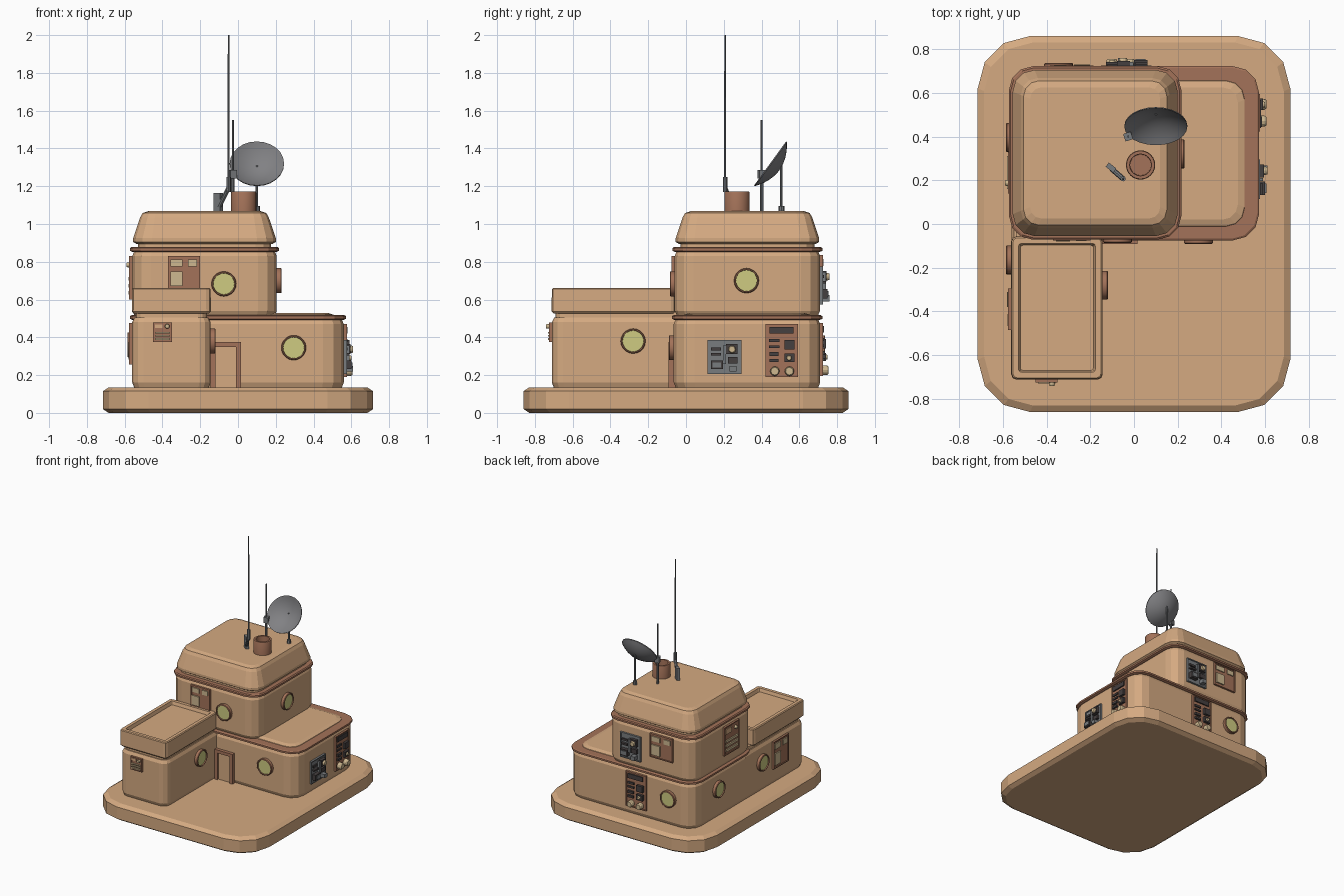
import bpy, bmesh, math
from mathutils import Matrix, Vector

if "Cube" in bpy.data.objects:
    bpy.data.objects.remove(bpy.data.objects["Cube"])

COLOURS = {"tan": (0.66, 0.40, 0.22), "rust": (0.37, 0.17, 0.10), "glass": (0.62, 0.60, 0.22),
           "grey": (0.19, 0.20, 0.21), "dark": (0.06, 0.05, 0.05), "cream": (0.62, 0.48, 0.28),
           "dish": (0.22, 0.22, 0.23)}
NAMES = list(COLOURS)
MATS = []
for n, c in COLOURS.items():
    m = bpy.data.materials.new(n)
    m.diffuse_color = (*c, 1)
    m.use_nodes = True
    m.node_tree.nodes["Principled BSDF"].inputs["Base Color"].default_value = m.diffuse_color
    MATS.append(m)


def finish(bm, name, smooth=None):
    bmesh.ops.recalc_face_normals(bm, faces=bm.faces)
    me = bpy.data.meshes.new(name)
    bm.to_mesh(me)
    bm.free()
    for m in MATS:
        me.materials.append(m)
    ob = bpy.data.objects.new(name, me)
    bpy.context.collection.objects.link(ob)
    if smooth:
        bpy.ops.object.select_all(action='DESELECT')
        ob.select_set(True)
        bpy.context.view_layer.objects.active = ob
        bpy.ops.object.shade_smooth_by_angle(angle=math.radians(smooth))
    return ob


def skin(bm, rings, col):
    """Bridge equal-sized rings of points and cap both ends."""
    vr = [[bm.verts.new(p) for p in r] for r in rings]
    n = len(vr[0])
    faces = [bm.faces.new((a[i], a[(i + 1) % n], b[(i + 1) % n], b[i]))
             for a, b in zip(vr, vr[1:]) for i in range(n)]
    faces += [bm.faces.new(vr[0][::-1]), bm.faces.new(vr[-1])]
    for f in faces:
        f.material_index = NAMES.index(col)


def slab(name, rect, rad, levels, col, segs=3):
    """Rounded rectangle stacked through (z, inset) levels."""
    x0, x1, y0, y1 = rect
    rings = []
    for z, d in levels:
        r = max(rad - d * 0.6, 0.012)
        ring = []
        for k, (cx, cy) in enumerate([(x1 - d - r, y1 - d - r), (x0 + d + r, y1 - d - r),
                                      (x0 + d + r, y0 + d + r), (x1 - d - r, y0 + d + r)]):
            for s in range(segs + 1):
                a = math.pi / 2 * (k + s / segs)
                ring.append((cx + r * math.cos(a), cy + r * math.sin(a), z))
        rings.append(ring)
    bm = bmesh.new()
    skin(bm, rings, col)
    return finish(bm, name)


def lathe(bm, mat, profile, col, segs=20):
    skin(bm, [[mat @ Vector((r * math.cos(2 * math.pi * i / segs), r * math.sin(2 * math.pi * i / segs), h))
               for i in range(segs)] for r, h in profile], col)


def box(bm, mat, lo, hi, col):
    (a, b, c), (d, e, f) = lo, hi
    skin(bm, [[mat @ Vector(p) for p in ((a, b, z), (d, b, z), (d, e, z), (a, e, z))] for z in (c, f)], col)


def wall(side, pos, u, z):
    """Frame on a wall: local x along the wall, y up, z outward."""
    ux, uy = {"front": (1, 0), "right": (0, 1), "back": (-1, 0), "left": (0, -1)}[side]
    o = (u, pos, z) if side in ("front", "back") else (pos, u, z)
    return Matrix(((ux, 0, uy, o[0]), (uy, 0, -ux, o[1]), (0, 1, 0, o[2]), (0, 0, 0, 1)))


def rod(bm, a, b, r, col="grey", segs=8, r2=None):
    a, b = Vector(a), Vector(b)
    m = Matrix.Translation(a) @ (b - a).to_track_quat('Z', 'Y').to_matrix().to_4x4()
    lathe(bm, m, [(r, 0), (r if r2 is None else r2, (b - a).length)], col, segs)


# Ground slab, building masses and roofs
slab("base", (-0.715, 0.715, -0.86, 0.86), 0.24,
     [(0, 0.03), (0.02, 0), (0.115, 0), (0.135, 0.03)], "tan")
MAIN = (-0.56, 0.56, -0.065, 0.71)
TOWER = (-0.56, 0.205, -0.06, 0.71)
WING = (-0.56, -0.145, -0.71, 0.1)
slab("lower_floor", MAIN, 0.11, [(0.13, 0.012), (0.16, 0), (0.47, 0), (0.5, 0.012)], "tan")
slab("lower_trim", (-0.572, 0.572, -0.075, 0.722), 0.12,
     [(0.493, 0.012), (0.498, 0), (0.512, 0), (0.517, 0.008)], "rust")
slab("lower_roof", MAIN, 0.12, [(0.51, 0.05), (0.52, 0.055), (0.53, 0.085)], "tan")
slab("upper_floor", TOWER, 0.1, [(0.515, 0.012), (0.54, 0), (0.83, 0), (0.86, 0.012)], "tan")
slab("upper_trim", (-0.572, 0.217, -0.072, 0.722), 0.11,
     [(0.853, 0.012), (0.858, 0), (0.872, 0), (0.878, 0.008)], "rust")
slab("roof_neck", TOWER, 0.1, [(0.87, 0.03), (0.91, 0.03)], "tan")
slab("roof_cap", (-0.555, 0.2, -0.055, 0.705), 0.1,
     [(0.893, 0.02), (0.905, 0), (0.925, 0), (1.035, 0.037), (1.058, 0.05), (1.068, 0.08)], "tan")
slab("wing", WING, 0.06, [(0.13, 0.012), (0.16, 0), (0.48, 0), (0.505, 0.012)], "tan")
slab("wing_neck", WING, 0.06, [(0.5, 0.02), (0.535, 0.02)], "tan")
slab("wing_parapet", (-0.562, -0.143, -0.712, -0.055), 0.025,
     [(0.525, 0.012), (0.537, 0), (0.655, 0.002), (0.661, 0.008), (0.661, 0.034), (0.635, 0.042)], "tan", 2)

# Round windows
for i, (side, pos, u, z) in enumerate([
        ("front", -0.065, 0.295, 0.345), ("front", -0.06, -0.075, 0.683), ("right", 0.205, 0.32, 0.7),
        ("right", -0.145, -0.28, 0.38), ("back", 0.71, -0.345, 0.345),
        ("left", -0.56, 0.395, 0.36), ("left", -0.56, -0.165, 0.36)]):
    bm = bmesh.new()
    m = wall(side, pos, u, z)
    lathe(bm, m, [(0.066, -0.01), (0.066, 0.022), (0.062, 0.026), (0.057, 0.026), (0.055, 0.012)], "rust")
    lathe(bm, m, [(0.056, 0.008), (0.056, 0.018)], "glass")
    finish(bm, f"round_window_{i}", 35)

# Door in the inner corner
bm = bmesh.new()
m = wall("front", -0.065, -0.065, 0.135)
for lo, hi in (((-0.08, 0), (-0.055, 0.24)), ((0.055, 0), (0.08, 0.24)), ((-0.055, 0.215), (0.055, 0.24))):
    box(bm, m, (*lo, -0.01), (*hi, 0.027), "rust")
box(bm, m, (-0.06, 0, -0.01), (0.06, 0.22, 0.012), "tan")
finish(bm, "door")


# Wall panels: details are (u0, v0, u1, v1, height, colour) in fractions; knobs (u, v, r, height)
SERVICE = ([(.1, .55, .4, .62, .03, "dark"), (.1, .7, .4, .78, .02, "dark"), (.55, .6, .88, .88, .035, "dark"),
            (.1, .15, .45, .4, .04, "dark"), (.15, .2, .4, .35, .045, "grey"), (.6, .32, .88, .5, .03, "dark"),
            (.65, .08, .85, .24, .05, "grey"), (.46, .3, .54, .85, .03, "grey")], [(.72, .73, .02, .05)])
CONTROL = ([(.12, .82, .85, .95, .02, "dark"), (.58, .52, .88, .7, .03, "dark"), (.1, .66, .42, .72, .02, "dark"),
            (.1, .55, .42, .6, .02, "dark"), (.58, .28, .88, .44, .03, "dark"), (.12, .4, .4, .47, .025, "dark"),
            (.12, .28, .4, .34, .025, "dark")], [(.28, .11, .025, .045), (.73, .11, .025, .045), (.72, .36, .014, .04)])
HATCH = ([(.08, .7, .45, .9, .018, "cream"), (.62, .7, .9, .9, .018, "cream"), (.08, .12, .45, .55, .02, "cream")], [])
VENT = ([(.1, .72, .5, .9, .016, "tan")] + [(.1, v, .9, v + .08, .02, "cream") for v in (.12, .28, .44)],
        [(.75, .8, .013, .03)])


def panel(name, side, pos, u, z, w, h, col, kit):
    bm = bmesh.new()
    m = wall(side, pos, u, z) @ Matrix.Translation((-w / 2, -h / 2, 0))
    box(bm, m, (0, 0, -0.01), (w, h, 0.01), col)
    for lo, hi in (((0, 0), (w, .008)), ((0, h - .008), (w, h)), ((0, .008), (.008, h - .008)),
                   ((w - .008, .008), (w, h - .008))):
        box(bm, m, (*lo, 0), (*hi, 0.016), col)
    for a, b, c, d, t, k in kit[0]:
        box(bm, m, (a * w, b * h, 0), (c * w, d * h, t), k)
    for a, b, r, t in kit[1]:
        lathe(bm, m @ Matrix.Translation((a * w, b * h, 0)), [(r, 0), (r, t * .8), (r * .8, t)], "cream", 12)
    finish(bm, name)


panel("service_panel_right", "right", 0.56, 0.204, 0.295, 0.18, 0.18, "grey", SERVICE)
panel("control_panel_right", "right", 0.56, 0.508, 0.33, 0.172, 0.28, "rust", CONTROL)
panel("service_panel_back", "back", 0.71, -0.01, 0.675, 0.18, 0.2, "grey", SERVICE)
panel("hatch_back", "back", 0.71, -0.285, 0.74, 0.2, 0.19, "rust", HATCH)
panel("control_panel_back", "back", 0.71, -0.06, 0.335, 0.18, 0.28, "rust", CONTROL)
panel("vent_left", "left", -0.56, 0.235, 0.715, 0.19, 0.23, "rust", VENT)
panel("hatch_left", "left", -0.56, -0.39, 0.365, 0.19, 0.22, "rust", HATCH)
panel("hatch_front", "front", -0.06, -0.285, 0.74, 0.17, 0.18, "rust", HATCH)
panel("vent_front", "front", -0.71, -0.4, 0.427, 0.1, 0.105, "rust", VENT)

# Chimney, hollow at the top
bm = bmesh.new()
lathe(bm, Matrix.Translation((0.03, 0.27, 0)),
      [(0.067, 1.05), (0.067, 1.165), (0.064, 1.172), (0.05, 1.172), (0.048, 1.1)], "rust", 24)
finish(bm, "chimney", 35)

# Tall antenna on a cranked bracket
bm = bmesh.new()
m = Matrix.Translation((-0.105, 0.258, 1.06)) @ Matrix.Rotation(math.radians(-38), 4, 'Z')
box(bm, m, (-0.022, -0.012, 0), (0.022, 0.012, 0.105), "grey")
rod(bm, (-0.1, 0.25, 1.09), (-0.05, 0.207, 1.19), 0.012)
rod(bm, (-0.05, 0.207, 1.17), (-0.05, 0.207, 1.25), 0.012)
rod(bm, (-0.05, 0.207, 1.24), (-0.05, 0.207, 2.0), 0.006, r2=0.004)
finish(bm, "tall_antenna")

# Short antenna with a collar
bm = bmesh.new()
rod(bm, (-0.027, 0.4, 1.06), (-0.027, 0.4, 1.25), 0.009)
rod(bm, (-0.027, 0.4, 1.24), (-0.027, 0.4, 1.55), 0.005)
m = Matrix.Translation((-0.027, 0.4, 1.26)) @ Matrix.Rotation(0.3, 4, 'Z')
box(bm, m, (-0.018, -0.018, -0.02), (0.018, 0.018, 0.025), "grey")
finish(bm, "short_antenna")

# Dish tilted up and forward, on a post
bm = bmesh.new()
m = Matrix.Translation((0.1, 0.45, 1.317)) @ Matrix.Rotation(math.radians(54), 4, 'X')
bowl = [(0.144 * t, 0.055 * (t * t - 1)) for t in (0.1, 0.3, 0.5, 0.7, 0.85, 1)]
lathe(bm, m, bowl + [(r, h + 0.006) for r, h in bowl[::-1]], "dish", 24)
finish(bm, "dish", 40)
bm = bmesh.new()
rod(bm, (0.1, 0.505, 1.06), (0.1, 0.505, 1.31), 0.007)
rod(bm, (0.1, 0.505, 1.06), (0.1, 0.505, 1.095), 0.016)
finish(bm, "dish_post")
